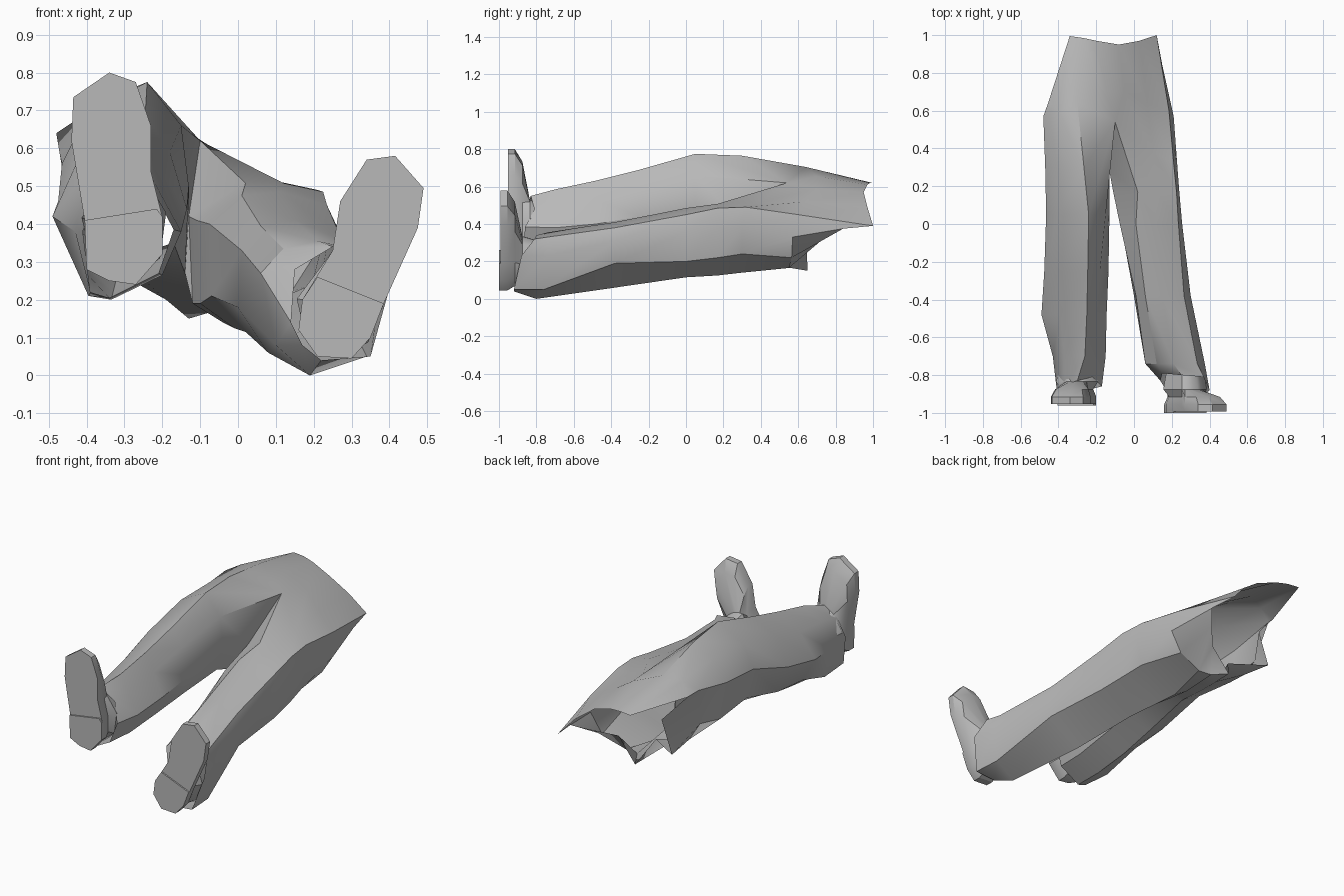
import bpy, bmesh, math
from mathutils import Vector

if "Cube" in bpy.data.objects:
    bpy.data.objects.remove(bpy.data.objects["Cube"])

grey = bpy.data.materials.new("plain grey")
grey.use_nodes = True
grey.diffuse_color = (0.48, 0.48, 0.48, 1)
bsdf = grey.node_tree.nodes["Principled BSDF"]
bsdf.inputs["Base Color"].default_value = (0.48, 0.48, 0.48, 1)
bsdf.inputs["Roughness"].default_value = 0.9


def finish(bm, name, angle=35):
    bmesh.ops.remove_doubles(bm, verts=bm.verts, dist=0.0005)
    bmesh.ops.recalc_face_normals(bm, faces=bm.faces)
    mesh = bpy.data.meshes.new(name)
    bm.to_mesh(mesh)
    bm.free()
    mesh.materials.append(grey)
    obj = bpy.data.objects.new(name, mesh)
    bpy.context.scene.collection.objects.link(obj)
    bpy.ops.object.select_all(action='DESELECT')
    obj.select_set(True)
    bpy.context.view_layer.objects.active = obj
    bpy.ops.object.shade_smooth_by_angle(angle=math.radians(angle))
    return obj


def ring(bm, points):
    return [bm.verts.new(p) for p in points]


def bridge(bm, a, b):
    n = len(a)
    for i in range(n):
        j = (i + 1) % n
        bm.faces.new((a[i], a[j], b[j], b[i]))


def at(y, pts):
    return [(x, y, z) for x, z in pts]


# Both legs meet at the slit between the crotch top and the crotch bottom
crotch_top, crotch_low = (-.10, .54, .62), (-.13, .28, .42)

# Leg sections run: inner low, bottom, outer low, outer, top outer, top, top inner, inner
left_leg = [
    [(.17, -.88, .08), (.22, -.92, .04), (.35, -.92, .05), (.40, -.88, .23),
     (.37, -.81, .32), (.25, -.80, .34), (.15, -.79, .28), (.14, -.83, .14)],
    [(.10, -.74, .08), (.19, -.80, .0), (.34, -.76, .05), (.375, -.74, .23),
     (.335, -.74, .33), (.21, -.74, .355), (.12, -.74, .335), (.06, -.74, .27)],
    at(-.38, [(.0, .18), (.08, .06), (.27, .19), (.30, .31), (.265, .38), (.15, .41), (.06, .395), (.01, .33)]),
    at(0.0, [(-.07, .21), (.02, .115), (.235, .20), (.255, .36), (.235, .45), (.11, .485), (.01, .475), (-.075, .40)]),
    at(.17, [(-.10, .19), (-.01, .125), (.215, .22), (.24, .38), (.225, .485), (.12, .508), (.02, .508), (-.11, .41)]),
    [(-.12, .30, .19), (-.04, .30, .14), (.195, .30, .24), (.23, .30, .38),
     (.21, .32, .49), (.10, .38, .51), crotch_top, crotch_low],
]
right_leg = [
    [(-.21, -.87, .27), (-.34, -.88, .205), (-.39, -.88, .22), (-.41, -.87, .38),
     (-.37, -.85, .49), (-.30, -.83, .55), (-.22, -.81, .48), (-.17, -.86, .385)],
    at(-.70, [(-.20, .265), (-.335, .20), (-.395, .21), (-.43, .38), (-.37, .52), (-.26, .585), (-.21, .49), (-.15, .38)]),
    at(-.48, [(-.19, .29), (-.33, .22), (-.41, .28), (-.49, .42), (-.39, .55), (-.25, .632), (-.20, .53), (-.145, .40)]),
    at(-.25, [(-.18, .32), (-.32, .26), (-.41, .30), (-.475, .46), (-.40, .62), (-.245, .69), (-.18, .59), (-.135, .44)]),
    at(0.05, [(-.17, .35), (-.30, .31), (-.42, .38), (-.465, .56), (-.40, .69), (-.24, .775), (-.15, .66), (-.13, .50)]),
    [(-.14, .30, .27), (-.28, .30, .28), (-.43, .30, .36), (-.47, .30, .58),
     (-.39, .30, .70), (-.265, .30, .765), crotch_top, crotch_low],
]
# Hip section and open waist rim, once around both legs
hips = [(-.08, .56, .165), (.0, .55, .165), (.14, .565, .22), (.21, .57, .33), (.185, .60, .45),
        (.07, .64, .52), (-.05, .70, .59), (-.15, .70, .655), (-.30, .64, .705), (-.40, .60, .685),
        (-.48, .57, .64), (-.44, .50, .41), (-.37, .50, .30), (-.19, .47, .20)]
waist = [(-.13, .65, .15), (-.02, .645, .285), (.07, .745, .33), (.15, .84, .375), (.12, 1.0, .39),
         (.03, .97, .49), (-.08, .95, .57), (-.20, .97, .61), (-.27, .985, .62), (-.34, .995, .62),
         (-.455, .64, .62), (-.32, .68, .47), (-.386, .68, .285), (-.20, .56, .28)]

# Trousers
bm = bmesh.new()
ends = []
for leg in (left_leg, right_leg):
    rings = [ring(bm, r) for r in leg]
    for a, b in zip(rings, rings[1:]):
        bridge(bm, a, b)
    ends.append(rings[-1])
le, re = ends
thighs = le[:7] + re[6::-1]
hip_ring, waist_ring = ring(bm, hips), ring(bm, waist)
bridge(bm, thighs, hip_ring)
bridge(bm, hip_ring, waist_ring)
# Seat fill below the slit
bm.faces.new((le[0], le[7], re[0]))
finish(bm, "trousers")


def shoe(side, outline, heel, sole_y, ankle, ankle_y):
    """Upper lofted from the sole outline to the ankle, plus a raised heel."""
    bm = bmesh.new()
    a = Vector(ankle)
    # offset along y, shrink toward the ankle centre
    steps = [(0.008, 1.0), (0.045, 1.0), (0.085, 0.84)]
    rings = [ring(bm, [(a.x + (x - a.x) * s, sole_y + dy, a.y + (z - a.y) * s)
                       for x, z in outline]) for dy, s in steps]
    for y, w, h in ((sole_y + .125, .115, .14), (ankle_y, .10, .115)):
        pts = []
        for x, z in outline:
            d = Vector((x, z)) - a
            d.normalize()
            pts.append((a.x + d.x * w, y, a.y + d.y * h))
        rings.append(ring(bm, pts))
    for p, q in zip(rings, rings[1:]):
        bridge(bm, p, q)
    bm.faces.new(rings[0])
    bm.faces.new(rings[-1])
    finish(bm, side + "_shoe", 30)

    bm = bmesh.new()
    low = ring(bm, at(sole_y, heel))
    top = ring(bm, at(sole_y + .009, heel))
    bridge(bm, low, top)
    bm.faces.new(low)
    bm.faces.new(top)
    finish(bm, side + "_heel", 30)


shoe("left",
     [(.415, .58), (.34, .57), (.27, .46), (.25, .33), (.17, .20), (.16, .12),
      (.21, .05), (.30, .045), (.35, .10), (.385, .19), (.475, .39), (.49, .495)],
     [(.21, .26), (.17, .20), (.16, .12), (.21, .05), (.30, .045), (.35, .10), (.385, .19)],
     -1.0, (.27, .195), -.79)
shoe("right",
     [(-.34, .80), (-.27, .775), (-.23, .66), (-.23, .54), (-.20, .42), (-.20, .32),
      (-.27, .24), (-.34, .25), (-.40, .28), (-.405, .41), (-.44, .62), (-.435, .735)],
     [(-.215, .44), (-.20, .42), (-.20, .32), (-.27, .24), (-.34, .25), (-.40, .28), (-.405, .41)],
     -.96, (-.30, .39), -.78)
